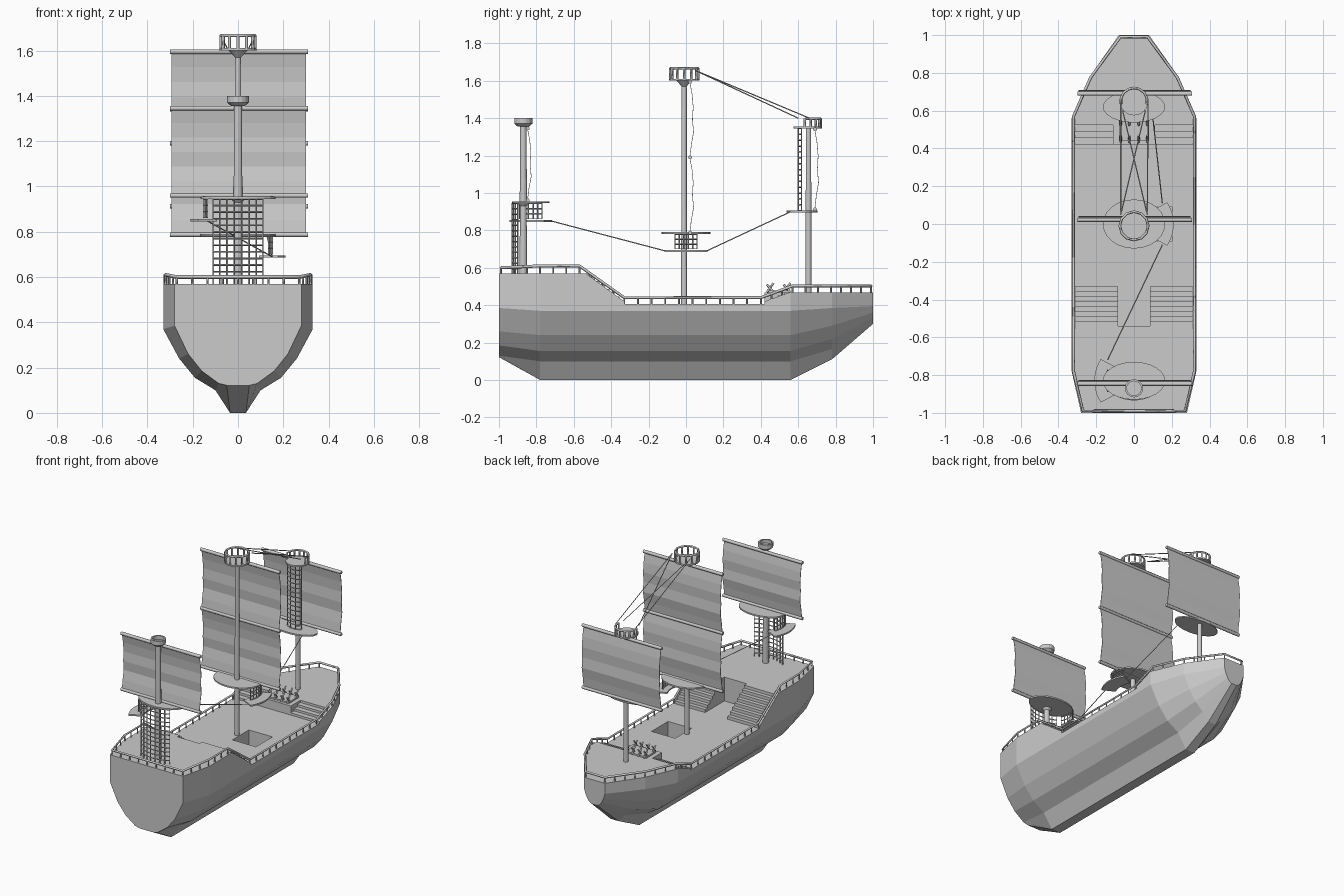
import bpy, math
from mathutils import Vector

if "Cube" in bpy.data.objects:
    bpy.data.objects.remove(bpy.data.objects["Cube"])


def mesh(name, verts, faces):
    me = bpy.data.meshes.new(name)
    me.from_pydata(verts, [], faces)
    me.update()
    ob = bpy.data.objects.new(name, me)
    bpy.context.collection.objects.link(ob)
    return ob


def loft(name, rings):
    """Closed solid through equal-length rings."""
    n = len(rings[0])
    faces = [[k * n + i, k * n + (i + 1) % n, (k + 1) * n + (i + 1) % n, (k + 1) * n + i]
             for k in range(len(rings) - 1) for i in range(n)]
    last = (len(rings) - 1) * n
    faces += [list(range(n))[::-1], [last + i for i in range(n)]]
    return mesh(name, [p for r in rings for p in r], faces)


def slab(name, pts, z0, z1):
    return loft(name, [[(x, y, z) for x, y in pts] for z in (z0, z1)])


def prism(name, x0, x1, pts):
    return loft(name, [[(x, y, z) for y, z in pts] for x in (x0, x1)])


def ellipse(cx, cy, rx, ry, n=24):
    return [(cx + rx * math.cos(2 * math.pi * i / n), cy + ry * math.sin(2 * math.pi * i / n))
            for i in range(n)]


def turned(name, cx, cy, profile, n=16):
    """Lathed solid from (radius, z) pairs."""
    return loft(name, [[(x, y, z) for x, y in ellipse(cx, cy, r, r, n)] for r, z in profile])


def tube(name, paths, r, cyclic=False, res=0):
    cu = bpy.data.curves.new(name, 'CURVE')
    cu.dimensions = '3D'
    cu.bevel_depth, cu.bevel_resolution, cu.use_fill_caps = r, res, True
    for path in paths:
        s = cu.splines.new('POLY')
        s.points.add(len(path) - 1)
        for p, co in zip(s.points, path):
            p.co = (*co, 1)
        s.use_cyclic_u = cyclic
    ob = bpy.data.objects.new(name, cu)
    bpy.context.collection.objects.link(ob)
    return ob


def lattice(name, cx, cy, r, mid, half, z0, z1, nu, nv, t=0.008):
    """Curved openwork panel around (cx, cy)."""
    vs = []
    for j in range(nv + 1):
        for i in range(nu + 1):
            a = math.radians(mid - half + 2 * half * i / nu)
            vs.append((cx + r * math.cos(a), cy + r * math.sin(a), z0 + (z1 - z0) * j / nv))
    w = nu + 1
    ob = mesh(name, vs, [[j * w + i, j * w + i + 1, (j + 1) * w + i + 1, (j + 1) * w + i]
                         for j in range(nv) for i in range(nu)])
    m = ob.modifiers.new("bars", 'WIREFRAME')
    m.thickness = t


def side_step(name, cx, cy, mid, z0, z1):
    """Hanging side landing with its lattice."""
    arc = [math.radians(mid - 33 + 66 * i / 10) for i in range(11)]
    pts = [(cx + .21 * math.cos(a), cy + .21 * math.sin(a)) for a in arc]
    pts += [(cx + .11 * math.cos(a), cy + .13 * math.sin(a)) for a in reversed(arc)]
    slab(name + "_landing", pts, z0, z0 + .01)
    lattice(name + "_lattice", cx, cy, .15, mid, 24, z0 + .015, z1, 5, 3)


# hull: half sections (x, z) at each station
MID = [(.33, .405), (.33, .37), (.26, .24), (.19, .155), (.10, .10), (.035, 0)]
stations = [
    (-1, [(.28, .405), (.28, .385), (.22, .26), (.16, .185), (.085, .13), (.05, .122)]),
    (-.78, MID), (.56, MID),
    (.78, [(.235, .405), (.235, .385), (.19, .29), (.14, .22), (.08, .165), (.03, .11)]),
    (1, [(.08, .405), (.08, .395), (.07, .36), (.055, .33), (.04, .31), (.02, .30)])]
hull = loft("hull", [[(x, y, z) for x, z in s] + [(-x, y, z) for x, z in reversed(s)]
                     for y, s in stations])
cutter = slab("hatch_cutter", [(.02, -.09), (.2, -.09), (.2, .09), (.02, .09)], .22, .6)
cutter.hide_render = True
cutter.hide_viewport = True
b = hull.modifiers.new("hatch", 'BOOLEAN')
b.object, b.operation, b.solver = cutter, 'DIFFERENCE', 'EXACT'

# raised decks
slab("stern_deck", [(-.28, -1), (.28, -1), (.33, -.78), (.33, -.54), (-.33, -.54), (-.33, -.78)],
     .40, .57)
half = [(.11, .42), (.11, .56), (.33, .56), (.235, .78), (.08, 1)]
slab("fore_deck", half + [(-x, y) for x, y in reversed(half)], .40, .468)


# stairs and their side walls
def stairs(name, y_top, y_low, z_top, n, xin):
    prof = [(y_low, .40)]
    for i in range(n):
        y = y_low + (y_top - y_low) * i / n
        z = .405 + (z_top - .405) * (i + 1) / n
        prof += [(y, z), (y + (y_top - y_low) / n, z)]
    prof.append((y_top, .40))
    for s in (-1, 1):
        prism(name, s * xin, s * .315, prof)
        prism(name + "_side", s * .315, s * .33,
              [(y_low, .40), (y_low, .42), (y_top, z_top + .003), (y_top, .40)])


stairs("stern_stairs", -.54, -.33, .57, 8, .085)
stairs("bow_stairs", .56, .42, .468, 4, .11)

# railing with posts
path = [(0, -.99, .60), (.27, -.99, .60), (.32, -.78, .61), (.32, -.57, .61), (.32, -.33, .44),
        (.32, .40, .44), (.32, .57, .503), (.23, .775, .503), (.072, .99, .503), (0, .99, .503)]
posts = []
for a, c in zip(path, path[1:]):
    a, c = Vector(a), Vector(c)
    n = max(1, round((c - a).length / .07))
    for i in range(n):
        p = a.lerp(c, i / n)
        for s in (-1, 1):
            posts.append([(s * p.x, p.y, p.z - .045), (s * p.x, p.y, p.z)])
tube("rail", [path + [(-x, y, z) for x, y, z in path[-2:0:-1]]], .008, cyclic=True)
tube("rail_posts", posts, .005)

# masts
turned("main_mast", 0, -.01, [(.016, .40), (.014, 1.57), (.04, 1.60)])
turned("fore_mast", 0, .655, [(.016, .46), (.014, 1.35)])
turned("mizzen_mast", 0, -.87, [(.02, .56), (.018, .93), (.035, .95)])
turned("mizzen_topmast", 0, -.87, [(.019, .95), (.018, 1.36)])
turned("mizzen_cap", 0, -.87, [(.03, 1.355), (.048, 1.37), (.048, 1.40), (.038, 1.40), (.038, 1.375)])


# lookout baskets
def basket(name, cy, r, z0, z1, a0, a1, n):
    slab(name + "_floor", ellipse(0, cy, r, r), z0, z0 + .01)
    ang = [math.radians(a0 + (a1 - a0) * i / n) for i in range(n + 1)]
    ring = [(.94 * r * math.cos(a), cy + .94 * r * math.sin(a)) for a in ang]
    tube(name + "_rim", [[(x, y, z1 - .006) for x, y in ring]], .007)
    tube(name + "_posts", [[(x, y, z0), (x, y, z1 - .005)] for x, y in ring], .007)


basket("main_basket", -.01, .08, 1.60, 1.672, 0, 360, 12)
basket("fore_basket", .65, .075, 1.345, 1.402, -12, 192, 8)

# mast platforms, landings and lattice ladders
slab("main_platform", ellipse(0, 0, .165, .13), .78, .79)
slab("mizzen_platform", ellipse(0, -.83, .165, .10), .945, .955)
slab("fore_platform", ellipse(0, .62, .165, .083), .895, .905)
side_step("main", 0, 0, 0, .685, .78)
side_step("mizzen", 0, -.83, 180, .845, .945)
lattice("mizzen_ladder", 0, -.72, .21, -90, 31.6, .565, .945, 7, 13)
lattice("fore_ladder", 0, .68, .083, -90, 41, .905, 1.345, 3, 14)


# yards and billowing sails
def sail(name, y, z0, z1):
    bulge = [0, .012, .018, .014, .02, .008, 0]
    k = len(bulge) - 1
    prof = [(y + d, z1 + (z0 - z1) * i / k) for i, d in enumerate(bulge)]
    prism(name, -.293, .3, prof + [(a - .003, z) for a, z in reversed(prof)])


def yards(name, y, zs):
    tube(name, [[(-.3, y, z), (.308, y, z)] for z in zs], .011, res=1)


for name, y, zs in (("main", .022, [1.595, 1.19, .787]), ("fore", .69, [1.34, .912]),
                    ("mizzen", -.846, [1.345, .96])):
    yards(name + "_yards", y, zs)
    for hi, lo in zip(zs, zs[1:]):
        sail(name + "_sail", y, lo, hi)

# rigging ropes
tube("ropes", [
    [(-.07, .05, 1.655), (.06, .60, 1.40)], [(.07, .05, 1.655), (-.06, .60, 1.40)],
    [(-.07, .05, 1.655), (-.07, .66, 1.40)], [(.07, .05, 1.655), (.075, .66, 1.40)],
    [(.15, -.11, .69), (-.14, -.72, .85)], [(.15, .11, .69), (.10, .56, .90)]], .003)

# deck bench with leaning pins
slab("pin_bench", [(-.08, .44), (.08, .44), (.08, .55), (-.08, .55)], .468, .478)
pins = []
for x in (-.07, -.025, .025, .07):
    for y in (.45, .54):
        pins += [[(x, y - .018, .47), (x, y + .018, .518)], [(x, y + .018, .47), (x, y - .018, .51)]]
tube("deck_pins", pins, .006)

# make every solid's faces point outward
import bmesh
for ob in bpy.data.objects:
    if ob.type == 'MESH':
        bm = bmesh.new()
        bm.from_mesh(ob.data)
        bmesh.ops.recalc_face_normals(bm, faces=bm.faces)
        bm.to_mesh(ob.data)
        bm.free()
